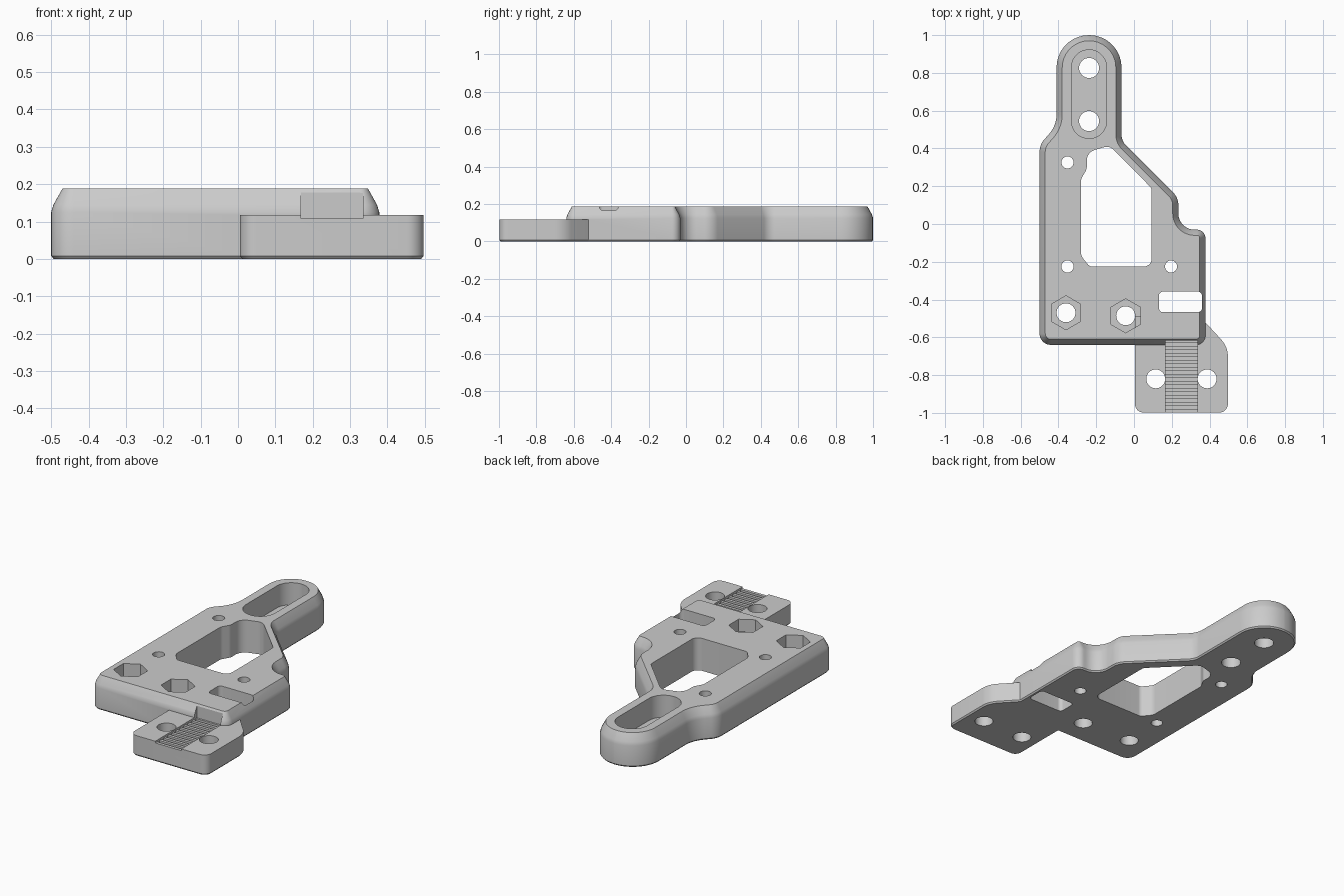
import bpy, bmesh, math
from mathutils import Vector

old = bpy.data.objects.get("Cube")
if old:
    bpy.data.objects.remove(old, do_unlink=True)

grey = bpy.data.materials.new("plain grey")
grey.use_nodes = True
colour = (0.6, 0.6, 0.6, 1)
grey.diffuse_color = colour
grey.node_tree.nodes["Principled BSDF"].inputs["Base Color"].default_value = colour


def rounded(corners, steps=9):
    """Counter-clockwise outline with each (x, y, radius) corner turned into an arc."""
    out = []
    n = len(corners)
    for i, (x, y, r) in enumerate(corners):
        p = Vector((x, y))
        a = (Vector(corners[i - 1][:2]) - p).normalized()
        b = (Vector(corners[(i + 1) % n][:2]) - p).normalized()
        half = a.angle(b) / 2
        if r <= 0:
            out.append(p)
            continue
        centre = p + (a + b).normalized() * (r / math.sin(half))
        start = p + a * (r / math.tan(half)) - centre
        end = p + b * (r / math.tan(half)) - centre
        sweep = math.atan2(start.x * end.y - start.y * end.x, start.dot(end))
        for k in range(steps + 1):
            t = sweep * k / steps
            c, s = math.cos(t), math.sin(t)
            out.append(centre + Vector((start.x * c - start.y * s, start.x * s + start.y * c)))
    return out


def inset(outline, d):
    """Move an outline inward by d with mitred corners."""
    out = []
    for i, p in enumerate(outline):
        a = (p - outline[i - 1]).normalized()
        b = (outline[(i + 1) % len(outline)] - p).normalized()
        na, nb = Vector((-a.y, a.x)), Vector((-b.y, b.x))
        out.append(p + (na + nb) * (d / (1 + na.dot(nb))))
    return out


def solid(name, outline, levels):
    """Stack the outline at (inset, height) levels into a closed solid."""
    bm = bmesh.new()
    rings = [[bm.verts.new((p.x, p.y, z)) for p in inset(outline, d)] for d, z in levels]
    n = len(outline)
    for low, high in zip(rings, rings[1:]):
        for i in range(n):
            j = (i + 1) % n
            bm.faces.new((low[i], low[j], high[j], high[i]))
    bm.faces.new(rings[0][::-1])
    bm.faces.new(rings[-1])
    bmesh.ops.recalc_face_normals(bm, faces=bm.faces)
    mesh = bpy.data.meshes.new(name)
    bm.to_mesh(mesh)
    bm.free()
    mesh.materials.append(grey)
    obj = bpy.data.objects.new(name, mesh)
    bpy.context.collection.objects.link(obj)
    return obj


def combine(target, tool, operation="DIFFERENCE"):
    tool.hide_render = True
    mod = target.modifiers.new("combine", "BOOLEAN")
    mod.operation = operation
    mod.solver = "EXACT"
    mod.object = tool
    bpy.context.view_layer.objects.active = target
    bpy.ops.object.modifier_apply(modifier=mod.name)
    bpy.data.objects.remove(tool, do_unlink=True)


def cut(target, outline, low=-0.1, high=0.3):
    combine(target, solid("cutter", outline, [(0, low), (0, high)]))


def ring(x, y, r, sides=32):
    turn = 2 * math.pi / sides
    return [Vector((x + r * math.sin(-i * turn), y + r * math.cos(i * turn))) for i in range(sides)]


def box(x0, x1, y0, y1, r=0):
    return rounded([(x0, y0, r), (x1, y0, r), (x1, y1, r), (x0, y1, r)])


# Main plate with bevelled top rim
plate = solid("mounting_plate", rounded([
    (-0.5, -0.64, 0.06), (0.378, -0.64, 0.05), (0.378, -0.03, 0.045),
    (0.235, -0.03, 0.085), (0.235, 0.14, 0.1), (-0.066, 0.44, 0.08),
    (-0.066, 1.0, 0.171), (-0.41, 1.0, 0.171), (-0.41, 0.52, 0.16), (-0.5, 0.42, 0.1),
]), [(0.007, 0), (0, 0.008), (0, 0.125), (0.006, 0.145), (0.03, 0.188)])

# Large window
cut(plate, rounded([
    (-0.28, -0.17, 0.05), (-0.235, -0.225, 0.03), (0.093, -0.225, 0.04),
    (0.093, 0.19, 0.03), (-0.13, 0.415, 0.05), (-0.25, 0.38, 0.06),
    (-0.25, 0.29, 0.05), (-0.28, 0.24, 0.05),
]))

# Long recess at the narrow end with two through holes
arm_x = -0.238
cut(plate, box(arm_x - 0.093, arm_x + 0.093, 0.453, 0.922, 0.092), low=0.06)
for y in (0.545, 0.826):
    cut(plate, ring(arm_x, y, 0.053))

# Small screw holes
for x, y in ((-0.352, 0.326), (-0.352, -0.225), (0.196, -0.225)):
    cut(plate, ring(x, y, 0.032, 24))

# Hexagonal nut pockets with bolt holes
for x, y in ((-0.36, -0.47), (-0.044, -0.486)):
    cut(plate, ring(x, y, 0.09, 6), low=0.08)
    cut(plate, ring(x, y, 0.05))

# Strap slot
cut(plate, box(0.132, 0.36, -0.467, -0.358, 0.022))

# Lower clamp tab
tab = solid("clamp_tab", rounded([
    (0.005, -0.998, 0.045), (0.497, -0.998, 0.045), (0.497, -0.65, 0.13),
    (0.368, -0.51, 0.03), (0.33, -0.49, 0), (0.005, -0.49, 0),
]), [(0.007, 0), (0, 0.008), (0, 0.118)])
combine(plate, tab, "UNION")
for x in (0.115, 0.387):
    cut(plate, ring(x, -0.82, 0.05))

# Toothed channel across the tab
left, right = 0.168, 0.335
cut(plate, box(left, right, -1.1, -0.616), low=0.108)
for i in range(10):
    y = -0.97 + i * 0.037
    cut(plate, box(left, right, y - 0.01, y + 0.01), low=0.088)

bpy.ops.object.select_all(action="DESELECT")
plate.select_set(True)
bpy.context.view_layer.objects.active = plate
bpy.ops.object.shade_smooth_by_angle(angle=math.radians(25))
